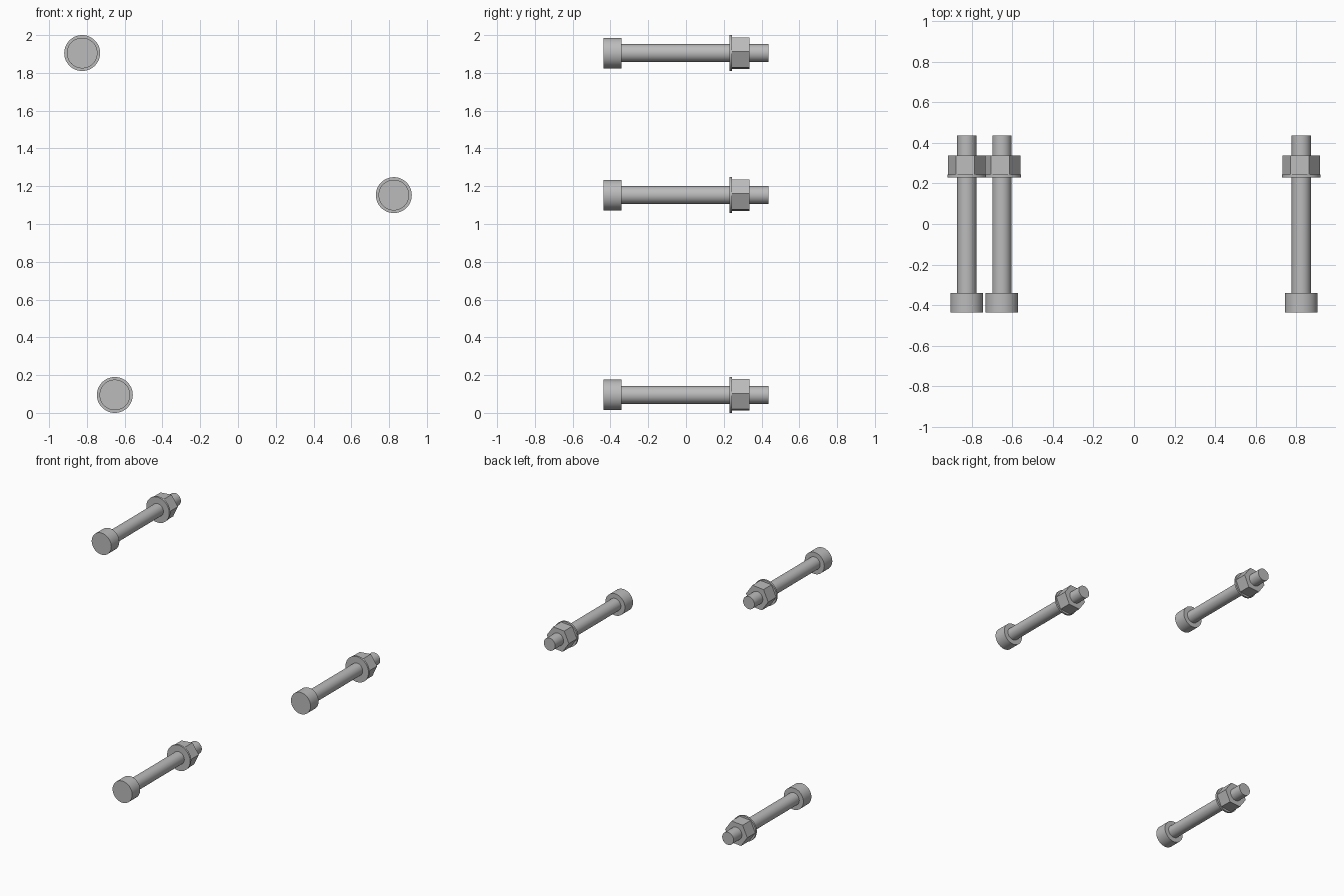
import bpy
import math

if "Cube" in bpy.data.objects:
    bpy.data.objects.remove(bpy.data.objects["Cube"])

steel = bpy.data.materials.new("steel grey")
steel.diffuse_color = (0.5, 0.5, 0.5, 1)
steel.use_nodes = True
steel.node_tree.nodes["Principled BSDF"].inputs["Base Color"].default_value = steel.diffuse_color


def rod(name, x, z, y0, y1, radius, sides=48, turn=0.0):
    """Prism or cylinder along y from y0 to y1; turn = vertex angle from +x towards +z."""
    bpy.ops.mesh.primitive_cylinder_add(vertices=sides, radius=radius, depth=y1 - y0)
    ob = bpy.context.object
    ob.name = name
    # primitive's first vertex is on local +y, which the x rotation carries to +z
    for v in ob.data.vertices:
        a = math.atan2(v.co.y, v.co.x) + turn - math.pi / 2
        r = math.hypot(v.co.x, v.co.y)
        px, pz, py = r * math.cos(a), r * math.sin(a), v.co.z
        v.co = (px, -py, pz)
    ob.location = (x, (y0 + y1) / 2, z)
    ob.data.materials.append(steel)
    if sides > 6:
        bpy.ops.object.shade_smooth_by_angle(angle=math.radians(40))
    return ob


# three bolts: label, x, z
for label, x, z in (("top", -0.825, 1.905), ("middle", 0.825, 1.153), ("bottom", -0.652, 0.095)):
    rod(label + "_bolt_shaft", x, z, -0.35, 0.436, 0.047)
    rod(label + "_bolt_head", x, z, -0.436, -0.341, 0.081)
    rod(label + "_washer", x, z, 0.229, 0.243, 0.095)
    rod(label + "_nut", x, z, 0.242, 0.337, 0.092, 6, math.radians(5))
